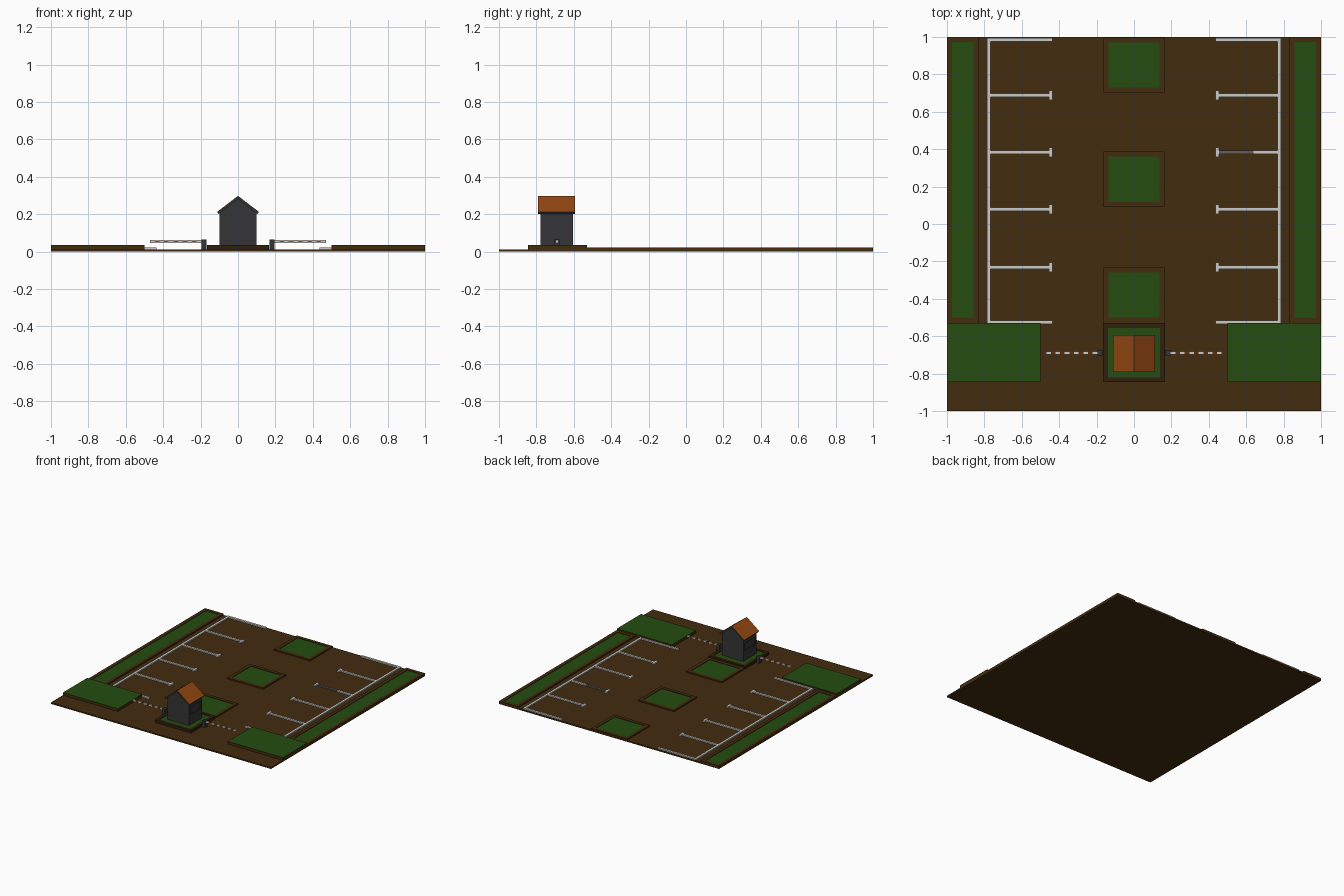
import bpy
import bmesh

if "Cube" in bpy.data.objects:
    bpy.data.objects.remove(bpy.data.objects["Cube"], do_unlink=True)


def material(name, r, g, b):
    m = bpy.data.materials.new(name)
    m.use_nodes = True
    m.diffuse_color = (r, g, b, 1)
    bsdf = m.node_tree.nodes["Principled BSDF"]
    bsdf.inputs["Base Color"].default_value = (r, g, b, 1)
    bsdf.inputs["Roughness"].default_value = 0.9
    return m


BROWN = material("brown ground", 0.056, 0.025, 0.005)
DARK = material("dark brown curb", 0.03, 0.014, 0.004)
GREEN = material("grass green", 0.018, 0.075, 0.005)
ORANGE = material("roof orange", 0.3, 0.065, 0.006)
GREY = material("charcoal", 0.036, 0.036, 0.039)
WHITE = material("line white", 0.6, 0.6, 0.58)
WORN = material("worn line grey", 0.12, 0.12, 0.12)


def finish(name, bm, *mats):
    bmesh.ops.recalc_face_normals(bm, faces=bm.faces)
    mesh = bpy.data.meshes.new(name)
    bm.to_mesh(mesh)
    bm.free()
    for m in mats:
        mesh.materials.append(m)
    obj = bpy.data.objects.new(name, mesh)
    bpy.context.collection.objects.link(obj)
    return obj


def add_box(bm, x0, x1, y0, y1, z0, z1, index=0):
    """Box between sorted limits, so mirrored x values also work."""
    x0, x1 = sorted((x0, x1))
    verts = bmesh.ops.create_cube(bm, size=1)["verts"]
    for v in verts:
        v.co.x = x1 if v.co.x > 0 else x0
        v.co.y = y1 if v.co.y > 0 else y0
        v.co.z = z1 if v.co.z > 0 else z0
    faces = {f for v in verts for f in v.link_faces}
    for f in faces:
        f.material_index = index
    return faces


def box(name, limits, mat):
    bm = bmesh.new()
    add_box(bm, *limits)
    return finish(name, bm, mat)


def planter(name, limits, rim, curb, depth=0.004):
    """Curbed bed: the top is inset, sunk and planted with grass."""
    bm = bmesh.new()
    faces = add_box(bm, *limits)
    bm.normal_update()
    top = max(faces, key=lambda f: f.calc_center_median().z)
    if rim:
        bmesh.ops.inset_individual(bm, faces=[top], thickness=rim)
        hole = bmesh.ops.extrude_discrete_faces(bm, faces=[top])["faces"][0]
        for v in hole.verts:
            v.co.z -= depth
        top = hole
    top.material_index = 1
    return finish(name, bm, curb, GREEN)


def prism(bm, outline, y0, y1):
    """Extrude an x-z outline along y."""
    face = bm.faces.new([bm.verts.new((x, y0, z)) for x, z in outline])
    new = bmesh.ops.extrude_face_region(bm, geom=[face])["geom"]
    for v in new:
        if isinstance(v, bmesh.types.BMVert):
            v.co.y = y1


# Ground slab
GROUND = 0.012
box("ground_slab", (-1, 1, -1, 1, 0, GROUND), BROWN)

# Central planting islands
for i, y in enumerate((-0.38, 0.24, 0.85)):
    planter(f"island_{i + 1}", (-0.163, 0.163, y - 0.148, y + 0.148, GROUND, 0.023),
            0.038, BROWN)

# Raised island below the booth
planter("booth_island", (-0.165, 0.165, -0.845, -0.53, GROUND, 0.034), 0.036, DARK)

LINE_TOP = 0.022
DIVIDERS = (-0.525, -0.232, 0.078, 0.383, 0.688, 0.985)

for side, s in (("left", 1), ("right", -1)):
    # Side planting strip and front lawn block
    strip = planter(f"{side}_strip", (s * 0.83, s, -0.53, 1, GROUND, 0.023), 0.039, BROWN)
    planter(f"{side}_lawn", (s * 0.5, s, -0.845, -0.53, GROUND, 0.034), 0, BROWN)

    # Parking bay lines with end caps on the inner dividers
    bm = bmesh.new()
    add_box(bm, s * 0.768, s * 0.787, -0.533, 0.994, GROUND, LINE_TOP)
    for i, y in enumerate(DIVIDERS):
        worn = s > 0 and i == 3
        add_box(bm, s * 0.64, s * 0.768, y - 0.009, y + 0.009, GROUND, LINE_TOP)
        add_box(bm, s * 0.435, s * 0.64, y - 0.009, y + 0.009, GROUND, LINE_TOP, int(worn))
        if 0 < i < len(DIVIDERS) - 1:
            add_box(bm, s * 0.435, s * 0.455, y - 0.025, y + 0.025, GROUND, LINE_TOP + 0.001)
    finish(f"{side}_bay_lines", bm, WHITE, WORN)

    # Barrier post and striped arm
    box(f"{side}_barrier_post", (s * 0.168, s * 0.196, -0.706, -0.674, GROUND, 0.065), GREY)
    bm = bmesh.new()
    count, start, end = 11, 0.196, 0.47
    step = (end - start) / count
    for i in range(count):
        half = 0.006 if i % 2 else 0.007
        x = start + i * step
        add_box(bm, s * x, s * (x + step), -0.69 - half, -0.69 + half,
                0.054 - half, 0.054 + half, i % 2)
    finish(f"{side}_barrier_arm", bm, WHITE, ORANGE)

# Booth walls with a sunk window panel on each side
bm = bmesh.new()
prism(bm, [(-0.098, 0.028), (0.098, 0.028), (0.098, 0.207), (0, 0.282), (-0.098, 0.207)],
      -0.777, -0.605)
bmesh.ops.recalc_face_normals(bm, faces=bm.faces)
for wall in [f for f in bm.faces if abs(f.normal.x) > 0.9]:
    direction = wall.normal.copy()
    bmesh.ops.inset_individual(bm, faces=[wall], thickness=0.025)
    for v in wall.verts:
        v.co.z = 0.172 if v.co.z > 0.12 else 0.112
    pane = bmesh.ops.extrude_discrete_faces(bm, faces=[wall])["faces"][0]
    for v in pane.verts:
        v.co -= direction * 0.006
finish("booth_walls", bm, GREY)

# Gabled roof: tiles on the upper slopes, charcoal edges and soffit
bm = bmesh.new()
prism(bm, [(-0.112, 0.212), (0, 0.298), (0.112, 0.212), (0.104, 0.201),
           (0, 0.281), (-0.104, 0.201)], -0.79, -0.594)
bmesh.ops.recalc_face_normals(bm, faces=bm.faces)
for f in bm.faces:
    f.material_index = int(f.normal.z > 0.3)
finish("booth_roof", bm, GREY, ORANGE)
